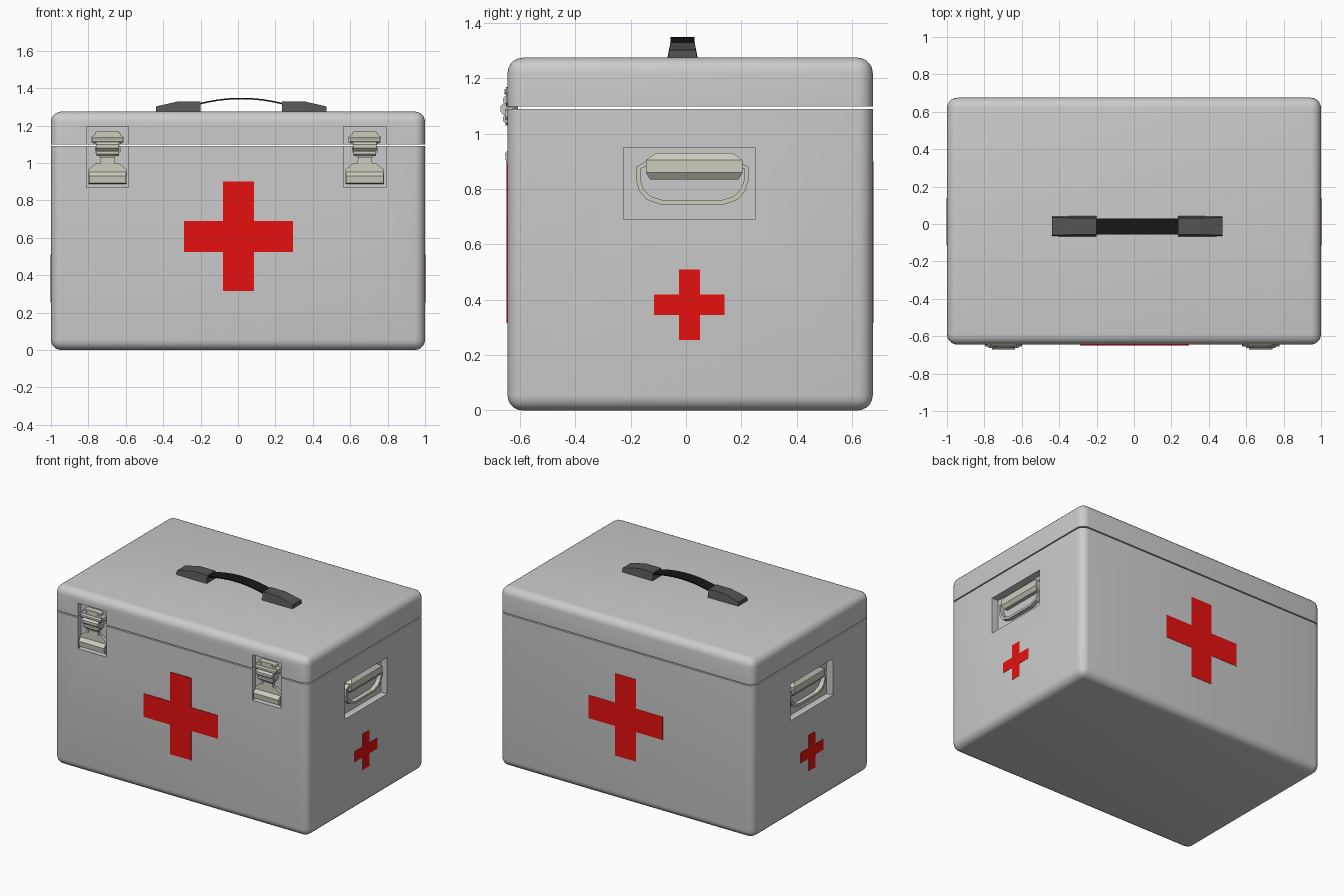
import bpy, bmesh, math
from mathutils import Vector

if "Cube" in bpy.data.objects:
    bpy.data.objects.remove(bpy.data.objects["Cube"])


def material(name, rgb):
    m = bpy.data.materials.new(name)
    m.diffuse_color = (*rgb, 1)
    m.use_nodes = True
    m.node_tree.nodes["Principled BSDF"].inputs["Base Color"].default_value = m.diffuse_color
    return m


RED = material("red", (0.8, 0.005, 0.005))
METAL = material("warm_metal", (0.62, 0.60, 0.52))
DARK = material("dark_grey", (0.09, 0.09, 0.09))
BLACK = material("black", (0.01, 0.008, 0.008))


def finish(name, bm, mat=None):
    bmesh.ops.recalc_face_normals(bm, faces=bm.faces)
    me = bpy.data.meshes.new(name)
    bm.to_mesh(me)
    bm.free()
    ob = bpy.data.objects.new(name, me)
    bpy.context.collection.objects.link(ob)
    if mat:
        me.materials.append(mat)
    return ob


def loft(name, rings, mat=None, closed=False):
    """Skin a list of equal-length point rings; cap the ends unless closed."""
    bm = bmesh.new()
    vs = [[bm.verts.new(p) for p in r] for r in rings]
    n = len(vs[0])
    pairs = list(zip(vs, vs[1:])) + ([(vs[-1], vs[0])] if closed else [])
    for a, b in pairs:
        for i in range(n):
            j = (i + 1) % n
            bm.faces.new((a[i], a[j], b[j], b[i]))
    if not closed:
        bm.faces.new(vs[0])
        bm.faces.new(vs[-1])
    return finish(name, bm, mat)


def prism_y(name, pts, y0, y1, mat=None):
    return loft(name, [[(x, y, z) for x, z in pts] for y in (y0, y1)], mat)


def prism_x(name, pts, x0, x1, mat=None):
    return loft(name, [[(x, y, z) for y, z in pts] for x in (x0, x1)], mat)


def rect(u0, u1, v0, v1):
    return [(u0, v0), (u1, v0), (u1, v1), (u0, v1)]


def mirrored(half, c):
    return [(c + u, v) for u, v in half] + [(c - u, v) for u, v in reversed(half)]


def cross(u, v, r, a):
    pts = [(a, a), (a, r), (-a, r), (-a, a), (-r, a), (-r, -a),
           (-a, -a), (-a, -r), (a, -r), (a, -a), (r, -a), (r, a)]
    return [(u + p, v + q) for p, q in pts]


X, Y0, Y1, TOP = 1.0, -0.645, 0.675, 1.275


# Case halves: rounded everywhere except along the seam
def case_part(name, z0, z1, seam):
    bm = bmesh.new()
    bmesh.ops.create_cube(bm, size=1)
    for v in bm.verts:
        v.co = Vector((v.co.x * 2 * X, v.co.y * (Y1 - Y0) + (Y0 + Y1) / 2,
                       z0 if v.co.z < 0 else z1))
    edges = [e for e in bm.edges if not all(abs(v.co.z - seam) < 1e-4 for v in e.verts)]
    bmesh.ops.bevel(bm, geom=edges, offset=0.055, segments=5, profile=0.5, affect='EDGES')
    return finish(name, bm)


body = case_part("case_body", 0, 1.09, 1.09)
lid = case_part("case_lid", 1.098, TOP, 1.098)

# Recesses for latches and side handles
LATCH_X = (-0.6975, 0.6775)
FLOOR = Y0 + 0.035
cutters = []
for c in LATCH_X:
    cutters.append((prism_y("latch_recess_cutter", rect(c - 0.113, c + 0.113, 0.87, 1.195),
                            Y0 - 0.1, FLOOR), (body, lid)))
for s in (-1, 1):
    cutters.append((prism_x("side_recess_cutter", rect(-0.225, 0.25, 0.69, 0.95),
                            s * 0.95, s * 1.1), (body,)))
for cut, targets in cutters:
    cut.hide_render = True
    for t in targets:
        m = t.modifiers.new("recess", 'BOOLEAN')
        m.object, m.solver, m.operation = cut, 'EXACT', 'DIFFERENCE'
for ob in (body, lid):
    bpy.ops.object.select_all(action='DESELECT')
    ob.select_set(True)
    bpy.context.view_layer.objects.active = ob
    for m in list(ob.modifiers):
        bpy.ops.object.modifier_apply(modifier=m.name)
    bpy.ops.object.shade_smooth_by_angle(angle=math.radians(35))
for cut, _ in cutters:
    bpy.data.objects.remove(cut)

# Red crosses on all four sides
big = cross(0.0025, 0.608, 0.2925, 0.0825)
small = cross(0.0125, 0.3825, 0.1275, 0.0375)
prism_y("front_cross", big, Y0 - 0.004, Y0 + 0.005, RED)
prism_y("back_cross", big, Y1 - 0.005, Y1 + 0.002, RED)
for s, side in ((-1, "left"), (1, "right")):
    prism_x(side + "_cross", small, s * 0.995, s * 1.002, RED)

    # Side handles: D-shaped bail and faceted grip
    def bail(d, x):
        half = [(0.11 - d * 0.4, 0.743 + d), (0.165 - d * 0.8, 0.762 + d * 0.8),
                (0.192 - d, 0.795 + d * 0.4), (0.2025 - d, 0.83),
                (0.2025 - d, 0.88 - d * 0.4), (0.16 - d * 0.4, 0.905 - d)]
        return [(s * x, y, z) for y, z in mirrored(half, 0.0225)]
    loft(side + "_handle_bail", [bail(0, 0.948), bail(0, 0.98), bail(0.016, 0.98),
                                 bail(0.016, 0.948)], METAL, closed=True)
    grip = []
    for x, y0, y1, z in ((0.975, -0.13, 0.19, 0.835), (0.993, -0.145, 0.205, 0.86),
                         (0.993, -0.145, 0.205, 0.905), (0.972, -0.11, 0.168, 0.93)):
        grip.append([(s * u, v, z) for u, v in rect(0.949, x, y0, y1)])
    loft(side + "_handle_grip", grip, METAL)

# Latches
for c, side in zip(LATCH_X, ("left", "right")):
    n = side + "_latch_"
    back = FLOOR + 0.002
    lever = [(0.103, 0.887), (0.103, 0.965), (0.06, 1.0), (0.038, 1.0), (0.036, 1.05)]
    prism_y(n + "lever", mirrored(lever, c), -0.632, back, METAL)
    # raised lip of the lever, wedge profile
    prism_x(n + "lip", [(-0.625, 0.887), (-0.65, 0.892), (-0.654, 0.93), (-0.625, 0.96)],
            c - 0.1, c + 0.1, METAL)
    hook = [(0.04, 1.03), (0.055, 1.045), (0.068, 1.06), (0.068, 1.085), (0.05, 1.1)]
    prism_y(n + "hook", mirrored(hook, c), -0.652, back, METAL)
    catch = [(0.05, 1.075), (0.066, 1.1), (0.087, 1.112), (0.087, 1.14),
             (0.07, 1.15), (0.066, 1.165), (0.05, 1.17)]
    prism_y(n + "catch", mirrored(catch, c), -0.65, back, METAL)
    # faceted roller and ridge across the hook
    for tag, y, z, r, w in (("roller", -0.649, 1.09, 0.024, 0.062),
                            ("ridge", -0.645, 1.055, 0.018, 0.06),
                            ("upper_ridge", -0.647, 1.122, 0.016, 0.08)):
        ring = [(y + r * math.cos(k * math.pi / 4 + math.pi / 8),
                 z + r * math.sin(k * math.pi / 4 + math.pi / 8)) for k in range(8)]
        prism_x(n + tag, ring, c - w, c + w, METAL)
    for dx in (-0.045, 0.045):
        rivet = [(c + dx + 0.01 * math.cos(k * math.pi / 4),
                  1.152 + 0.01 * math.sin(k * math.pi / 4)) for k in range(8)]
        prism_y(n + "rivet", rivet, -0.656, -0.645, METAL)

# Top carry handle: two tapered mounts and an arched strap
HX, HY = 0.0175, -0.0125
for s, side in ((-1, "left"), (1, "right")):
    rings = []
    for d, z, w in ((0.457, 1.302, 0.053), (0.335, 1.33, 0.055), (0.218, 1.33, 0.055)):
        t = w - 0.2 * (z - TOP)
        rings.append([(HX + s * d, HY + y, zz) for y, zz in
                      ((-w, TOP - 0.003), (w, TOP - 0.003), (t, z), (-t, z))])
    loft(side + "_handle_mount", rings, DARK)
strap = []
for i in range(17):
    u = -1 + i / 8
    z = 1.349 - 0.032 * u * u
    strap.append([(HX + u * 0.235, HY + y, zz) for y, zz in rect(-0.043, 0.043, z - 0.008, z)])
ob = loft("handle_strap", strap, BLACK)
bpy.ops.object.select_all(action='DESELECT')
ob.select_set(True)
bpy.context.view_layer.objects.active = ob
bpy.ops.object.shade_smooth_by_angle(angle=math.radians(30))
